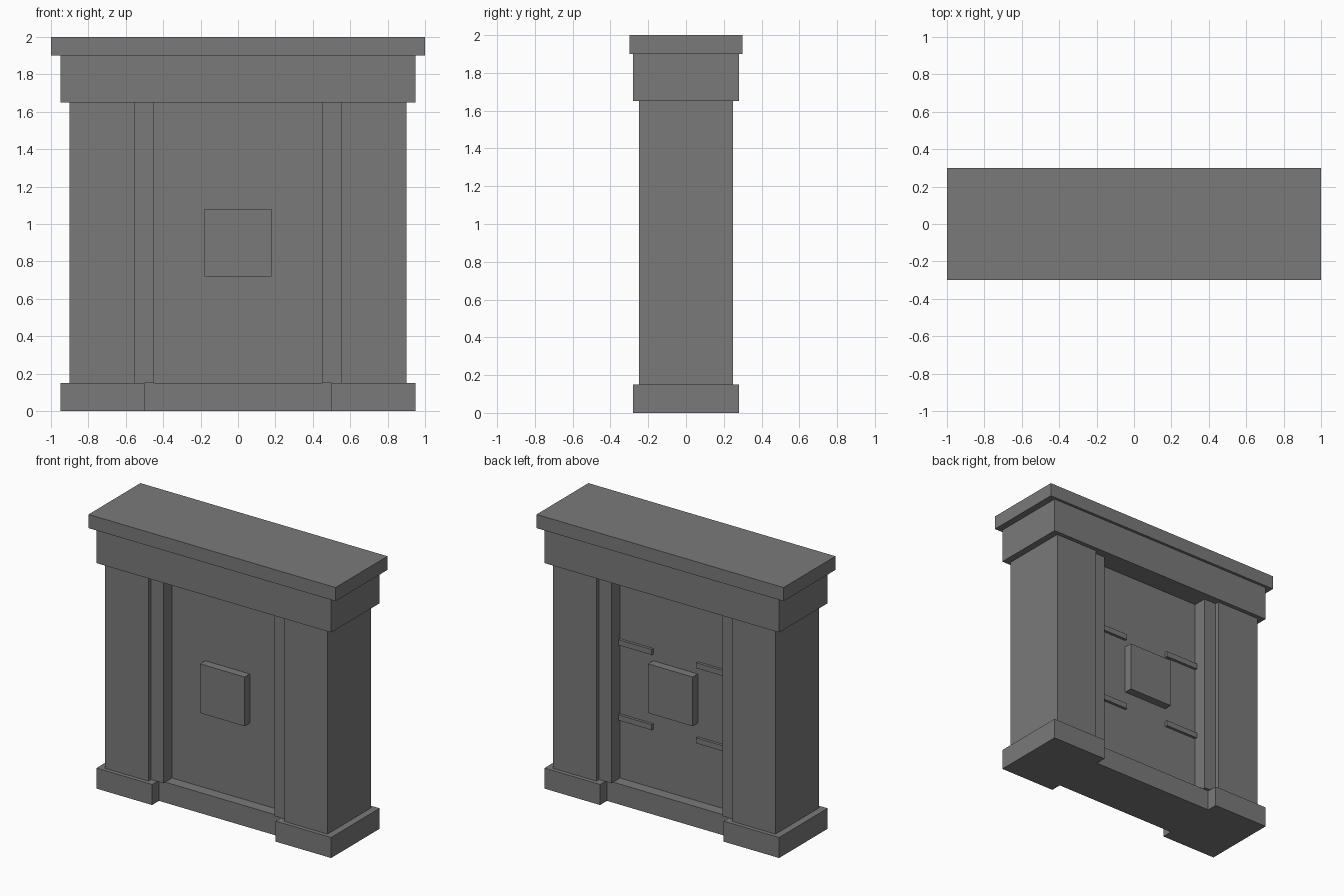
import bpy

# Remove the default cube
cube = bpy.data.objects.get("Cube")
if cube:
    bpy.data.objects.remove(cube, do_unlink=True)

# Single stone colour
GREY = (0.195, 0.195, 0.195, 1.0)
stone = bpy.data.materials.new("grey_stone")
stone.use_nodes = True
stone.diffuse_color = GREY
stone.node_tree.nodes["Principled BSDF"].inputs["Base Color"].default_value = GREY


def box(name, x, y, z):
    """Flat-shaded box spanning the (low, high) ranges on each axis."""
    spans = (x, y, z)
    bpy.ops.mesh.primitive_cube_add(size=1)
    ob = bpy.context.object
    ob.name = name
    ob.location = [(a + b) / 2 for a, b in spans]
    ob.scale = [abs(b - a) for a, b in spans]
    bpy.ops.object.transform_apply(location=True, rotation=False, scale=True)
    ob.data.materials.append(stone)
    return ob


BASE, SHAFT, FRIEZE, TOP = 0.15, 1.65, 1.9, 2.0

# Crowning layers
box("cap_slab", (-1, 1), (-0.3, 0.3), (FRIEZE, TOP))
box("lintel", (-0.95, 0.95), (-0.28, 0.28), (SHAFT, FRIEZE))

# Recessed middle wall and its sill
box("centre_panel", (-0.45, 0.45), (-0.12, 0.12), (BASE, SHAFT))
box("centre_sill", (-0.5, 0.5), (-0.2, 0.2), (0, BASE))

# Pillars, stepped jambs, plinths and back rails on each side
for side, s in (("left", 1), ("right", -1)):
    box(f"{side}_plinth", (0.5 * s, 0.95 * s), (-0.28, 0.28), (0, BASE))
    box(f"{side}_pillar", (0.55 * s, 0.9 * s), (-0.25, 0.25), (BASE, SHAFT))
    box(f"{side}_jamb", (0.45 * s, 0.55 * s), (-0.22, 0.22), (BASE, SHAFT))
    for level, z in (("lower", 0.6), ("upper", 1.15)):
        box(f"{side}_{level}_back_rail", (0.18 * s, 0.45 * s), (0.12, 0.14),
            (z - 0.02, z + 0.02))

# Raised square plaques on the front and back
for face, s in (("front", -1), ("back", 1)):
    box(f"{face}_plaque", (-0.18, 0.18), (0.12 * s, 0.18 * s), (0.72, 1.08))
